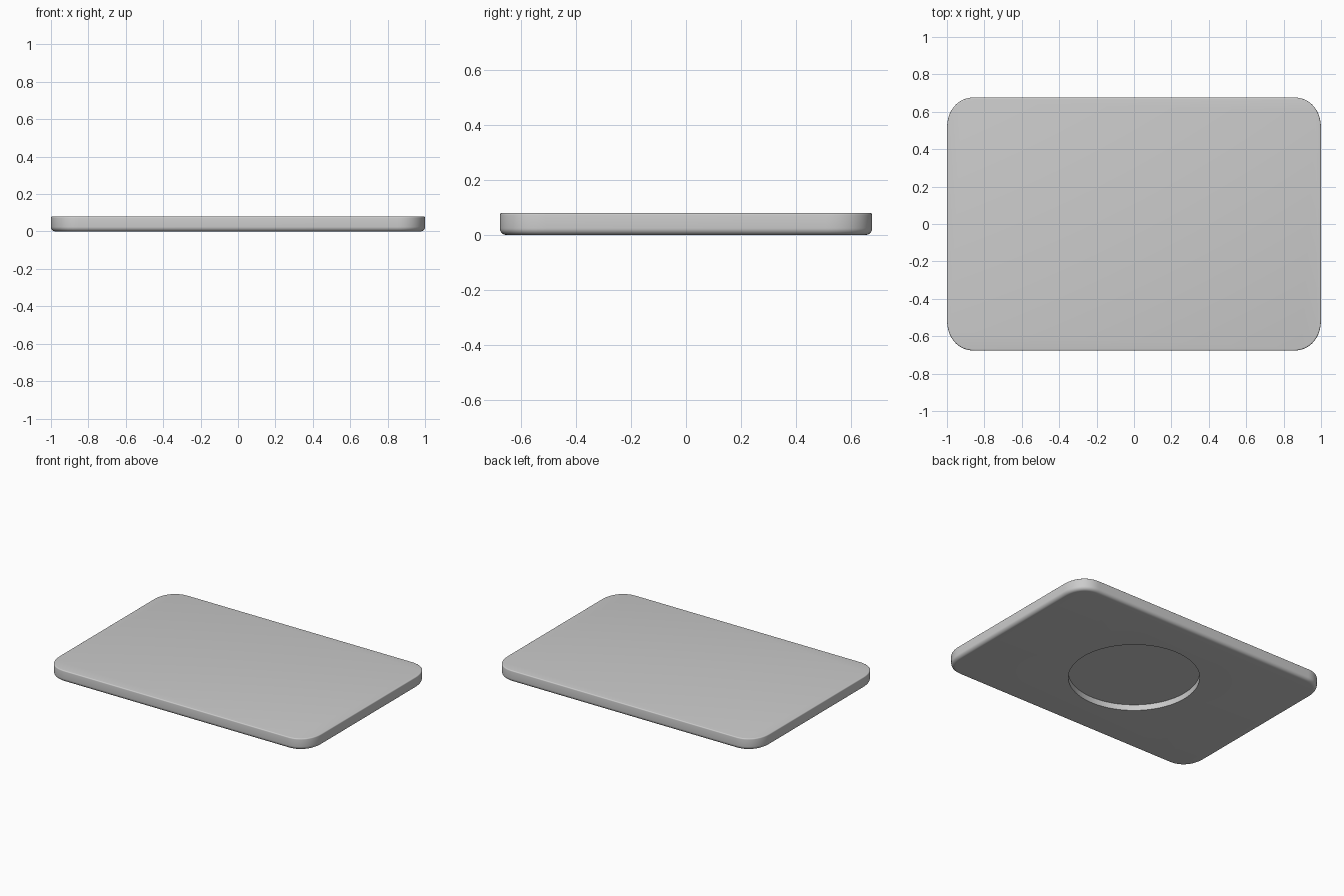
import bpy, bmesh, math

if "Cube" in bpy.data.objects:
    bpy.data.objects.remove(bpy.data.objects["Cube"])

HX, HY, H = 1.0, 0.677, 0.08        # half length, half depth, thickness
CX, CY, POWER = 0.15, 0.17, 2.2     # soft corner extents and squareness
R_LOW, R_TOP = 0.025, 0.007         # edge rounding below and above
STEPS = 16


def outline(inset):
    """Rounded rectangle, pulled inwards by inset."""
    pts = []
    ax, ay = CX - inset, CY - inset
    for q in range(4):
        for i in range(STEPS + 1):
            a = math.pi / 2 * (q + i / STEPS)
            c, s = math.cos(a), math.sin(a)
            sx = 1 if q in (0, 3) else -1
            sy = 1 if q in (0, 1) else -1
            pts.append((sx * (HX - CX + ax * abs(c) ** (2 / POWER)),
                        sy * (HY - CY + ay * abs(s) ** (2 / POWER))))
    return pts


# Edge profile as (inset, height): large lower fillet, fine upper fillet
profile = []
for i in range(9):
    a = math.pi / 2 * i / 8
    profile.append((R_LOW * (1 - math.sin(a)), R_LOW * (1 - math.cos(a))))
for i in range(5):
    a = math.pi / 2 * i / 4
    profile.append((R_TOP * (1 - math.cos(a)), H - R_TOP * (1 - math.sin(a))))

# Slab: loft the outline along the edge profile
bm = bmesh.new()
rings = [[bm.verts.new((x, y, z)) for x, y in outline(d)] for d, z in profile]
n = len(rings[0])
for lo, hi in zip(rings, rings[1:]):
    for i in range(n):
        j = (i + 1) % n
        bm.faces.new((lo[i], lo[j], hi[j], hi[i]))
bm.faces.new(rings[0][::-1])
bm.faces.new(rings[-1])
bmesh.ops.recalc_face_normals(bm, faces=bm.faces)
mesh = bpy.data.meshes.new("slab")
bm.to_mesh(mesh)
bm.free()
slab = bpy.data.objects.new("slab", mesh)
bpy.context.collection.objects.link(slab)

# Round recess in the underside
DEPTH = 0.04
bpy.ops.mesh.primitive_cylinder_add(vertices=128, radius=0.41, depth=2 * DEPTH)
cutter = bpy.context.object
cutter.name = "recess_cutter"
cutter.hide_render = True
mod = slab.modifiers.new("recess", 'BOOLEAN')
mod.operation = 'DIFFERENCE'
mod.solver = 'EXACT'
mod.object = cutter

bpy.ops.object.select_all(action='DESELECT')
slab.select_set(True)
bpy.context.view_layer.objects.active = slab
bpy.ops.object.modifier_apply(modifier=mod.name)
bpy.data.objects.remove(cutter)
bpy.ops.object.shade_smooth_by_angle(angle=math.radians(35))
